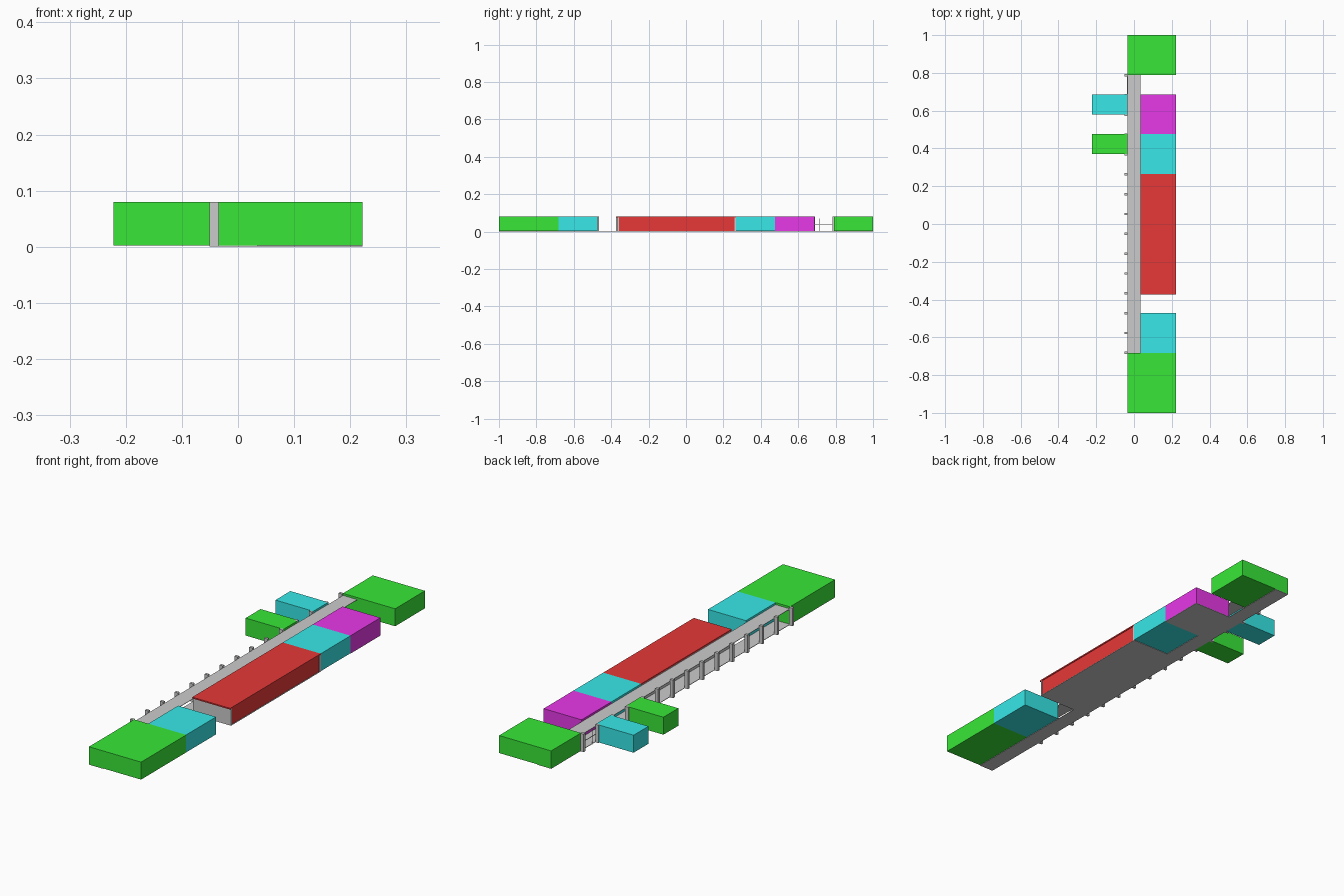
import bpy

if "Cube" in bpy.data.objects:
    bpy.data.objects.remove(bpy.data.objects["Cube"])

MATS = {}
COLOURS = {
    "green": (0.04, 0.8, 0.04, 1),
    "cyan": (0.04, 0.8, 0.8, 1),
    "magenta": (0.8, 0.04, 0.8, 1),
    "red": (0.8, 0.04, 0.04, 1),
}
for key, col in COLOURS.items():
    MATS[key] = bpy.data.materials.new(key + "_paint")
    MATS[key].diffuse_color = col


def box(name, x, y, z, colour=None):
    """Axis-aligned box from (min, max) ranges."""
    bpy.ops.mesh.primitive_cube_add(size=1)
    ob = bpy.context.object
    ob.name = name
    ob.location = [(r[0] + r[1]) / 2 for r in (x, y, z)]
    ob.scale = [r[1] - r[0] for r in (x, y, z)]
    bpy.ops.object.transform_apply(location=True, rotation=True, scale=True)
    if colour:
        ob.data.materials.append(MATS[colour])
    return ob


BAY = 0.105                      # column spacing
TOP = 0.08
LEFT, INNER, RIGHT, WEST = -0.035, 0.035, 0.222, -0.222
SLAB = 0.002

# Ground slabs: corridor spine and the rooms with a grey floor
box("corridor_floor", (LEFT, INNER), (-1, 1), (0, SLAB))
box("hall_floor", (INNER, RIGHT), (-0.366, 0.266), (0, SLAB))
box("end_room_floor", (INNER, RIGHT), (0.476, 0.686), (0, SLAB))

# Coloured rooms
Z = (SLAB, TOP)
box("front_block", (LEFT, RIGHT), (-1, -0.682), Z, "green")
box("back_block", (LEFT, RIGHT), (0.79, 1), Z, "green")
box("front_classroom", (INNER, RIGHT), (-0.682, -0.472), Z, "cyan")
box("middle_classroom", (INNER, RIGHT), (0.266, 0.476), Z, "cyan")
box("back_classroom", (INNER, RIGHT), (0.476, 0.686), Z, "magenta")
box("left_front_annex", (WEST, LEFT), (0.371, 0.476), Z, "green")
box("left_back_annex", (WEST, LEFT), (0.581, 0.686), Z, "cyan")

# Long hall: grey shell, red outer wall panel, red roof
box("hall_shell", (INNER, RIGHT - 0.006), (-0.366, 0.266), (SLAB, TOP - 0.006))
box("hall_wall_panel", (RIGHT - 0.007, RIGHT - 0.003), (-0.36, 0.26),
    (SLAB, TOP - 0.006), "red")
for i, y in enumerate((-0.366, 0.258)):
    box(f"hall_corner_post_{i}", (RIGHT - 0.008, RIGHT), (y, y + 0.008),
        (SLAB, TOP - 0.006))
box("hall_roof", (INNER, RIGHT), (-0.372, 0.266), (TOP - 0.006, TOP), "red")

# Corridor roof and the row of columns on its open side
box("corridor_roof", (LEFT, INNER), (-0.682, 0.79), (0.069, 0.071))
for i in range(15):
    y = -0.682 + i * BAY
    box(f"column_{i:02d}", (-0.051, LEFT), (y - 0.006, y + 0.006), (0, TOP))

# Thin railing in the last open bay
box("railing_bar", (-0.037, LEFT), (0.686, 0.79), (0.035, 0.037))
box("railing_post", (-0.037, LEFT), (0.711, 0.713), (0, 0.069))

for m in bpy.data.materials:
    if m.users and not m.is_grease_pencil:
        m.use_nodes = True
        m.node_tree.nodes["Principled BSDF"].inputs["Base Color"].default_value = m.diffuse_color
